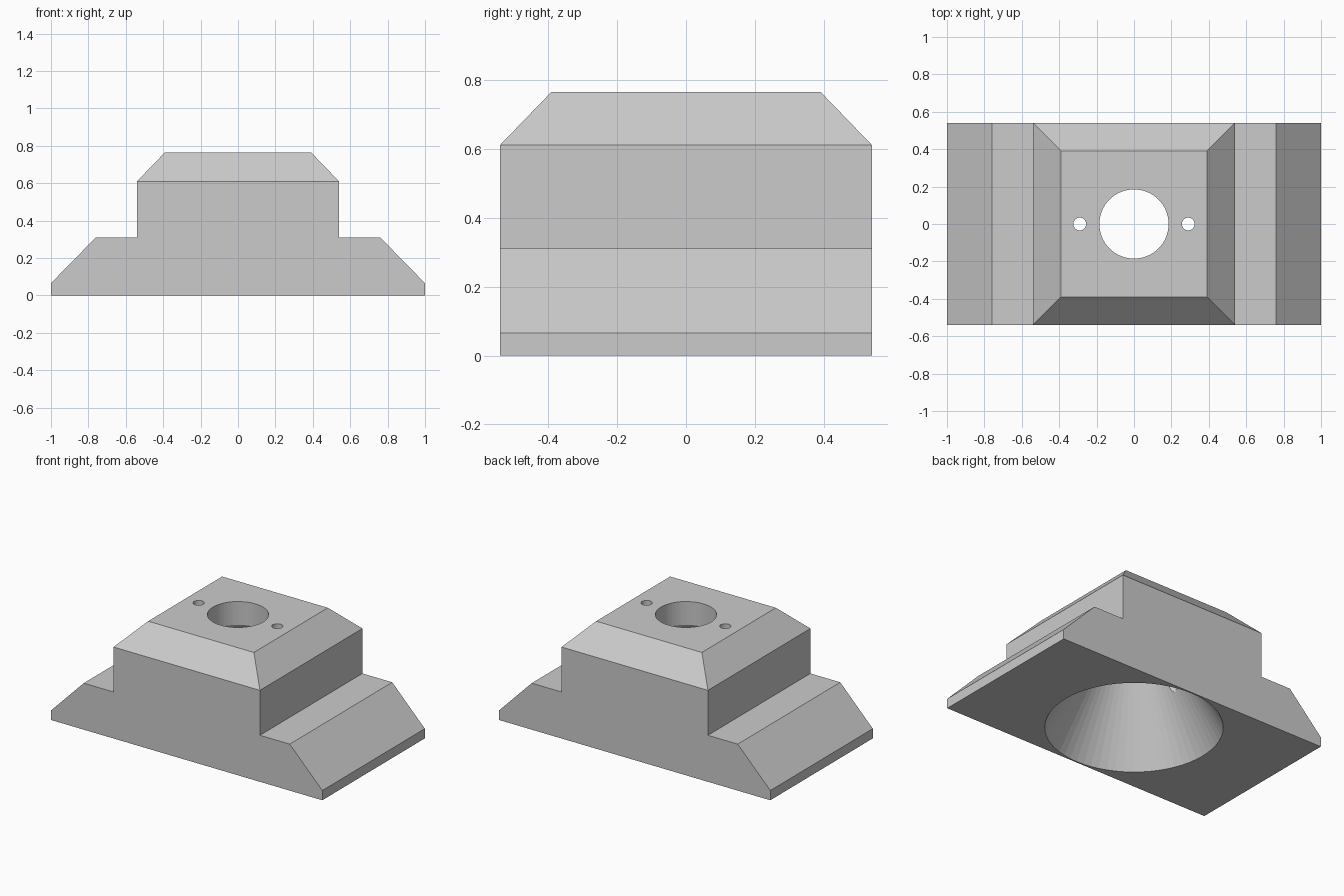
import bpy, bmesh, math
from mathutils import Matrix

cube = bpy.data.objects.get("Cube")
if cube:
    bpy.data.objects.remove(cube, do_unlink=True)

HALF_DEPTH = 0.54
SHOULDER = 0.61
TOP = 0.765

# Single plain grey
grey = bpy.data.materials.new("plain grey")
grey.use_nodes = True
colour = (0.6, 0.6, 0.6, 1)
grey.diffuse_color = colour
grey.node_tree.nodes["Principled BSDF"].inputs["Base Color"].default_value = colour


def make_object(name, bm):
    bmesh.ops.recalc_face_normals(bm, faces=bm.faces)
    mesh = bpy.data.meshes.new(name)
    bm.to_mesh(mesh)
    bm.free()
    mesh.materials.append(grey)
    obj = bpy.data.objects.new(name, mesh)
    bpy.context.collection.objects.link(obj)
    return obj


def add_frustum(bm, r_low, r_high, z_low, z_high, x=0, sides=64):
    bmesh.ops.create_cone(
        bm, cap_ends=True, segments=sides, radius1=r_low, radius2=r_high,
        depth=z_high - z_low,
        matrix=Matrix.Translation((x, 0, (z_low + z_high) / 2)))


# Stepped body: mirrored profile extruded along the depth
bm = bmesh.new()
half = [(1, 0), (1, 0.065), (0.76, 0.31), (HALF_DEPTH, 0.31), (HALF_DEPTH, SHOULDER)]
profile = half + [(-x, z) for x, z in reversed(half)]
face = bm.faces.new([bm.verts.new((x, -HALF_DEPTH, z)) for x, z in profile])
out = bmesh.ops.extrude_face_region(bm, geom=[face])
for v in out["geom"]:
    if isinstance(v, bmesh.types.BMVert):
        v.co.y = HALF_DEPTH

# Bevelled cap: raise the shoulder face and taper it on all four sides
shoulder = [f for f in bm.faces if all(v.co.z > SHOULDER - 0.01 for v in f.verts)]
out = bmesh.ops.extrude_discrete_faces(bm, faces=shoulder)
for v in out["faces"][0].verts:
    v.co = (math.copysign(0.39, v.co.x), math.copysign(0.39, v.co.y), TOP)
bmesh.ops.remove_doubles(bm, verts=bm.verts, dist=0.0001)
body = make_object("stepped_body", bm)

# Cutters: flared bore, straight neck and two screw holes
cutters = []
bm = bmesh.new()
rings = []
for r, z in ((0.549, -0.03), (0.185, SHOULDER), (0.185, TOP + 0.1)):
    rings.append([bm.verts.new((r * math.cos(a), r * math.sin(a), z))
                  for a in (math.tau * i / 64 for i in range(64))])
for low, high in zip(rings, rings[1:]):
    for i in range(64):
        j = (i + 1) % 64
        bm.faces.new((low[i], low[j], high[j], high[i]))
bm.faces.new(rings[0])
bm.faces.new(rings[-1])
cutters.append(make_object("bore_cutter", bm))

for side, x in (("left", 0.29), ("right", -0.29)):
    bm = bmesh.new()
    add_frustum(bm, 0.034, 0.034, 0.1, TOP + 0.1, x, 32)
    cutters.append(make_object(side + "_screw_hole_cutter", bm))

for cutter in cutters:
    cutter.hide_render = True
    cutter.display_type = 'WIRE'
    cut = body.modifiers.new(cutter.name, 'BOOLEAN')
    cut.operation = 'DIFFERENCE'
    cut.solver = 'EXACT'
    cut.object = cutter

# Bake the cuts into the body, then drop the cutters
bpy.context.view_layer.update()
evaluated = body.evaluated_get(bpy.context.evaluated_depsgraph_get())
finished = bpy.data.meshes.new_from_object(evaluated)
body.modifiers.clear()
body.data = finished
for cutter in cutters:
    bpy.data.objects.remove(cutter, do_unlink=True)
